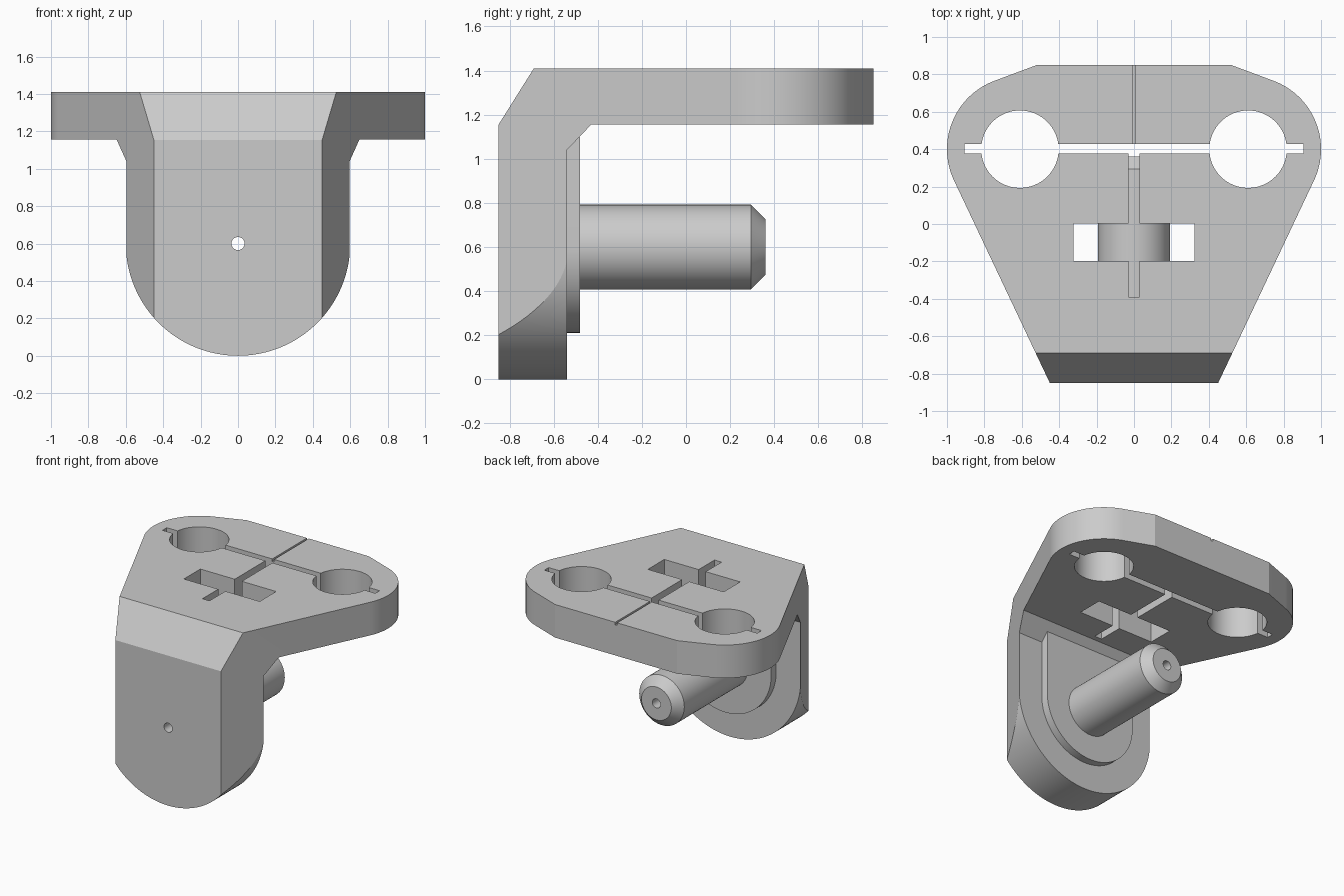
import bpy, bmesh, math

cube = bpy.data.objects.get("Cube")
if cube:
    bpy.data.objects.remove(cube, do_unlink=True)

GREY = (0.6, 0.6, 0.6, 1.0)
metal = bpy.data.materials.new("plain_grey")
metal.use_nodes = True
metal.diffuse_color = GREY
metal.node_tree.nodes["Principled BSDF"].inputs["Base Color"].default_value = GREY


def arc(cx, cy, r, start, end, n=32):
    """Points on an arc, angles in degrees."""
    angles = [math.radians(start + (end - start) * i / n) for i in range(n + 1)]
    return [(cx + r * math.cos(a), cy + r * math.sin(a)) for a in angles]


def circle(cx, cy, r, n=64):
    return arc(cx, cy, r, 0, 360, n)[:-1]


def rect(x0, x1, y0, y1):
    return [(x0, y0), (x1, y0), (x1, y1), (x0, y1)]


def finish(name, bm):
    bmesh.ops.recalc_face_normals(bm, faces=bm.faces)
    mesh = bpy.data.meshes.new(name)
    bm.to_mesh(mesh)
    bm.free()
    mesh.materials.append(metal)
    obj = bpy.data.objects.new(name, mesh)
    bpy.context.collection.objects.link(obj)
    return obj


def prism(name, points, axis, lo, hi):
    """Extrude a flat outline along the given axis."""
    place = {"x": lambda p, t: (t, p[0], p[1]),
             "y": lambda p, t: (p[0], t, p[1]),
             "z": lambda p, t: (p[0], p[1], t)}[axis]
    bm = bmesh.new()
    a = [bm.verts.new(place(p, lo)) for p in points]
    b = [bm.verts.new(place(p, hi)) for p in points]
    bm.faces.new(a)
    bm.faces.new(b)
    for i in range(len(a)):
        j = (i + 1) % len(a)
        bm.faces.new((a[i], a[j], b[j], b[i]))
    return finish(name, bm)


def combine(obj, cutter, operation="DIFFERENCE"):
    """Apply a boolean and remove the helper."""
    mod = obj.modifiers.new("cut", "BOOLEAN")
    mod.operation = operation
    mod.solver = "EXACT"
    mod.object = cutter
    bpy.context.view_layer.objects.active = obj
    bpy.ops.object.modifier_apply(modifier=mod.name)
    bpy.data.objects.remove(cutter, do_unlink=True)


# Bracket: plan outline, side profile and rounded front outline intersected
half = [(0.45, -0.85)] + arc(0.61, 0.4, 0.39, -25.5, 70) + [(0.52, 0.85)]
plan = half + [(-x, y) for x, y in reversed(half)]
bracket = prism("bracket", plan, "z", -0.1, 1.6)

side = [(-0.9, -0.1), (-0.54, -0.1), (-0.54, 1.04), (-0.43, 1.155),
        (0.9, 1.155), (0.9, 1.41), (-0.69, 1.41), (-0.9, 1.075)]
combine(bracket, prism("side_helper", side, "x", -1.2, 1.2), "INTERSECT")

front = arc(0, 0.6, 0.6, 180, 360, 64) + [(1.1, 0.6), (1.1, 1.7), (-1.1, 1.7), (-1.1, 0.6)]
combine(bracket, prism("front_helper", front, "y", -1, 1), "INTERSECT")

# Openings through the top plate: round holes, cross slot, window, key slot
openings = [circle(-0.61, 0.4, 0.207), circle(0.61, 0.4, 0.207),
            rect(-0.907, 0.907, 0.376, 0.428),
            rect(-0.323, 0.323, -0.197, 0.003),
            rect(-0.03, 0.03, -0.39, 0.4)]
for outline in openings:
    combine(bracket, prism("opening_helper", outline, "z", 1.0, 1.5))

# Shallow centre groove on the top
combine(bracket, prism("groove_helper", rect(-0.008, 0.008, 0.4, 0.9), "z", 1.39, 1.5))

# Raised pad behind the upright plate
pad_outline = arc(0, 0.6, 0.39, 180, 360, 48) + [(0.39, 1.1), (-0.39, 1.1)]
pad = prism("raised_pad", pad_outline, "y", -0.545, -0.48)

# Chamfered pin, lathed around the y axis
bm = bmesh.new()
rings = []
for y, r in [(-0.485, 0.192), (0.295, 0.192), (0.36, 0.127)]:
    rings.append([bm.verts.new((x, y, z)) for x, z in circle(0, 0.6, r)])
bm.faces.new(rings[0])
bm.faces.new(rings[-1])
for a, b in zip(rings, rings[1:]):
    for i in range(len(a)):
        j = (i + 1) % len(a)
        bm.faces.new((a[i], a[j], b[j], b[i]))
pin = finish("pin", bm)

# Bore running through upright, pad and pin
for part in (bracket, pad, pin):
    combine(part, prism("bore_helper", circle(0, 0.6, 0.035, 32), "y", -1, 1))

# Smooth the curves, keep the edges sharp
for part in (bracket, pad, pin):
    bpy.ops.object.select_all(action="DESELECT")
    part.select_set(True)
    bpy.context.view_layer.objects.active = part
    bpy.ops.object.shade_smooth_by_angle(angle=math.radians(20))
